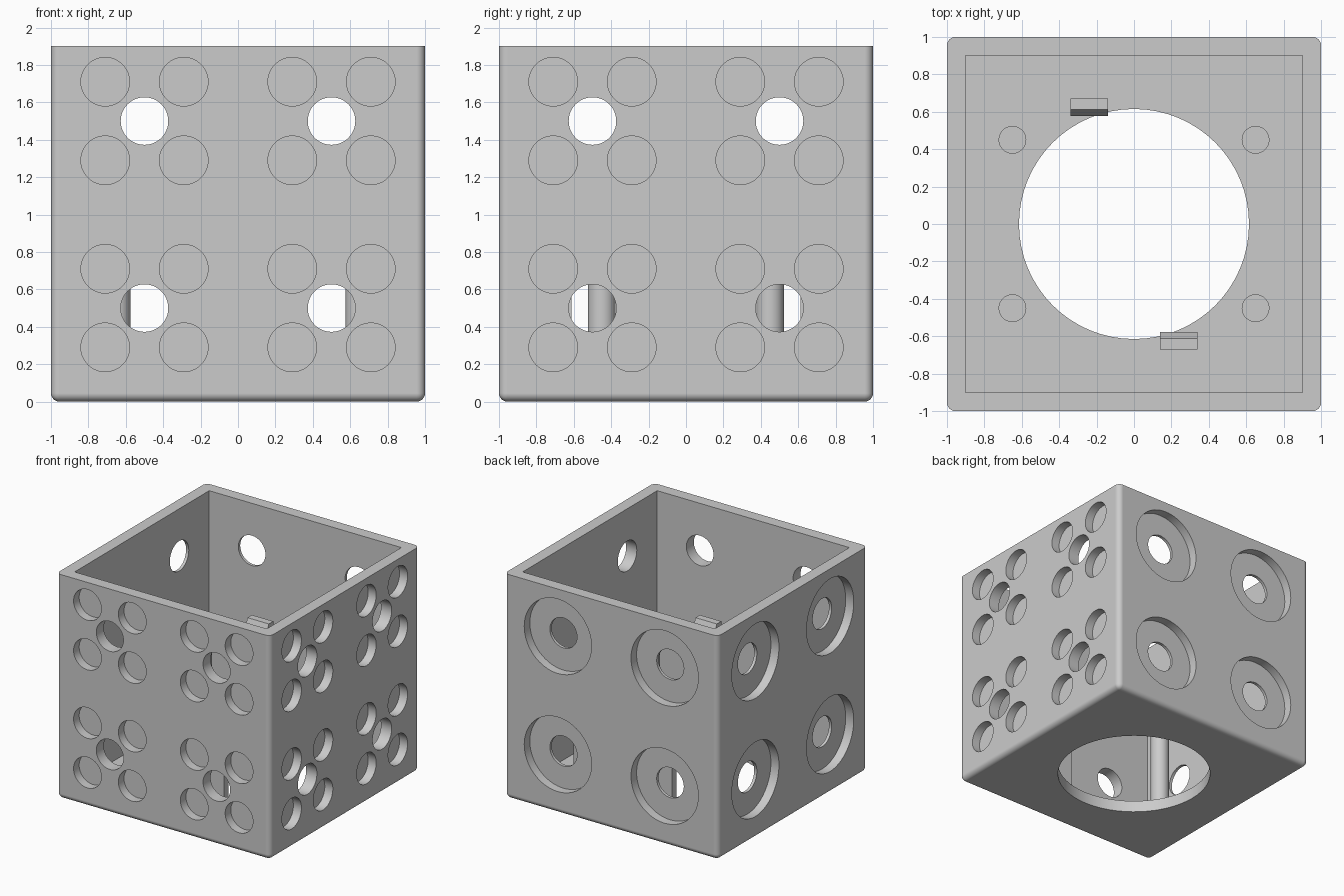
import bpy, bmesh, math
from mathutils import Matrix, Vector

old = bpy.data.objects.get("Cube")
if old:
    bpy.data.objects.remove(old, do_unlink=True)

grey = bpy.data.materials.new("light_grey")
grey.use_nodes = True
colour = (0.6, 0.6, 0.6, 1)
grey.diffuse_color = colour
grey.node_tree.nodes["Principled BSDF"].inputs["Base Color"].default_value = colour

HEIGHT, WALL, RECESS = 1.9, 0.1, 0.075


def make_object(name, bm):
    bmesh.ops.recalc_face_normals(bm, faces=bm.faces)
    mesh = bpy.data.meshes.new(name)
    bm.to_mesh(mesh)
    bm.free()
    mesh.materials.append(grey)
    obj = bpy.data.objects.new(name, mesh)
    bpy.context.collection.objects.link(obj)
    return obj


def add_box(bm, low, high):
    low, high = Vector(low), Vector(high)
    place = Matrix.Translation((low + high) / 2) @ Matrix.Diagonal((*(high - low), 1))
    bmesh.ops.create_cube(bm, size=1, matrix=place)


def add_cylinder(bm, centre, axis, radius, length):
    turn = Vector(axis).to_track_quat("Z", "Y").to_matrix().to_4x4()
    bmesh.ops.create_cone(bm, cap_ends=True, segments=64, radius1=radius, radius2=radius,
                          depth=length, matrix=Matrix.Translation(centre) @ turn)


def activate(obj):
    bpy.ops.object.select_all(action="DESELECT")
    obj.select_set(True)
    bpy.context.view_layer.objects.active = obj


def cut(target, name, bm):
    cutter = make_object(name, bm)
    cutter.hide_render = True
    mod = target.modifiers.new(name, "BOOLEAN")
    mod.operation, mod.solver, mod.object = "DIFFERENCE", "EXACT", cutter
    activate(target)
    bpy.ops.object.modifier_apply(modifier=mod.name)
    bpy.data.objects.remove(cutter, do_unlink=True)


def smooth(obj):
    activate(obj)
    bpy.ops.object.shade_smooth_by_angle(angle=math.radians(30))


def wall_point(normal, across, z, depth=0):
    # Point on an outer wall: across runs along the wall, depth goes inward
    side = Vector((abs(normal.y), abs(normal.x), 0))
    return normal * (1 - depth) + side * across + Vector((0, 0, z))


# Outer block, rounded on the upright and bottom edges
bm = bmesh.new()
add_box(bm, (-1, -1, 0), (1, 1, HEIGHT))
soft = [e for e in bm.edges if min(v.co.z for v in e.verts) < 0.01]
bmesh.ops.bevel(bm, geom=soft, offset=0.045, segments=6, profile=0.5, affect="EDGES")
housing = make_object("open_box", bm)

# Inner cavity
bm = bmesh.new()
inner = 1 - WALL
add_box(bm, (-inner, -inner, WALL), (inner, inner, HEIGHT + 0.2))
cut(housing, "cavity_cutter", bm)

# Round opening in the floor
bm = bmesh.new()
add_cylinder(bm, (0, 0, 0.05), (0, 0, 1), 0.615, 0.4)
cut(housing, "floor_cutter", bm)

FRONT, RIGHT = Vector((0, -1, 0)), Vector((1, 0, 0))
spots = [(a, z) for a in (-0.5, 0.5) for z in (0.5, 1.5)]

# Shallow recesses: clusters of four on two walls, wide rings on the other two
bm = bmesh.new()
for normal in (FRONT, RIGHT):
    for a, z in spots:
        for da in (-0.21, 0.21):
            for dz in (-0.21, 0.21):
                add_cylinder(bm, wall_point(normal, a + da, z + dz), normal, 0.13, 2 * RECESS)
        add_cylinder(bm, wall_point(-normal, a, z), normal, 0.315, 2 * RECESS)
cut(housing, "recess_cutter", bm)

# Through holes in all four walls
bm = bmesh.new()
for normal in (FRONT, RIGHT, -FRONT, -RIGHT):
    for a, z in spots:
        add_cylinder(bm, wall_point(normal, a, z, 0.05), normal, 0.127, 0.3)
cut(housing, "hole_cutter", bm)
smooth(housing)
housing.modifiers.new("even_shading", "WEIGHTED_NORMAL").keep_sharp = True

# Four support posts on the floor
POST_TOP = 0.9
for x, sx in ((-0.65, "right"), (0.65, "left")):
    for y, sy in ((-0.45, "front"), (0.45, "back")):
        bm = bmesh.new()
        add_cylinder(bm, (x, y, (POST_TOP + 0.09) / 2), (0, 0, 1), 0.074, POST_TOP - 0.09)
        smooth(make_object(f"{sy}_{sx}_post", bm))

# Two snap clips with hooked tips facing the opening
profile = [(0.672, 0.09), (0.672, 1.085), (0.612, 1.085),
           (0.577, 1.0), (0.577, 0.97), (0.612, 0.95), (0.612, 0.09)]
for name, s in (("back_clip", 1), ("front_clip", -1)):
    bm = bmesh.new()
    face = bm.faces.new([bm.verts.new((-0.34 * s, y * s, z)) for y, z in profile])
    moved = bmesh.ops.extrude_face_region(bm, geom=[face])["geom"]
    bmesh.ops.translate(bm, vec=(0.2 * s, 0, 0),
                        verts=[v for v in moved if isinstance(v, bmesh.types.BMVert)])
    make_object(name, bm)
